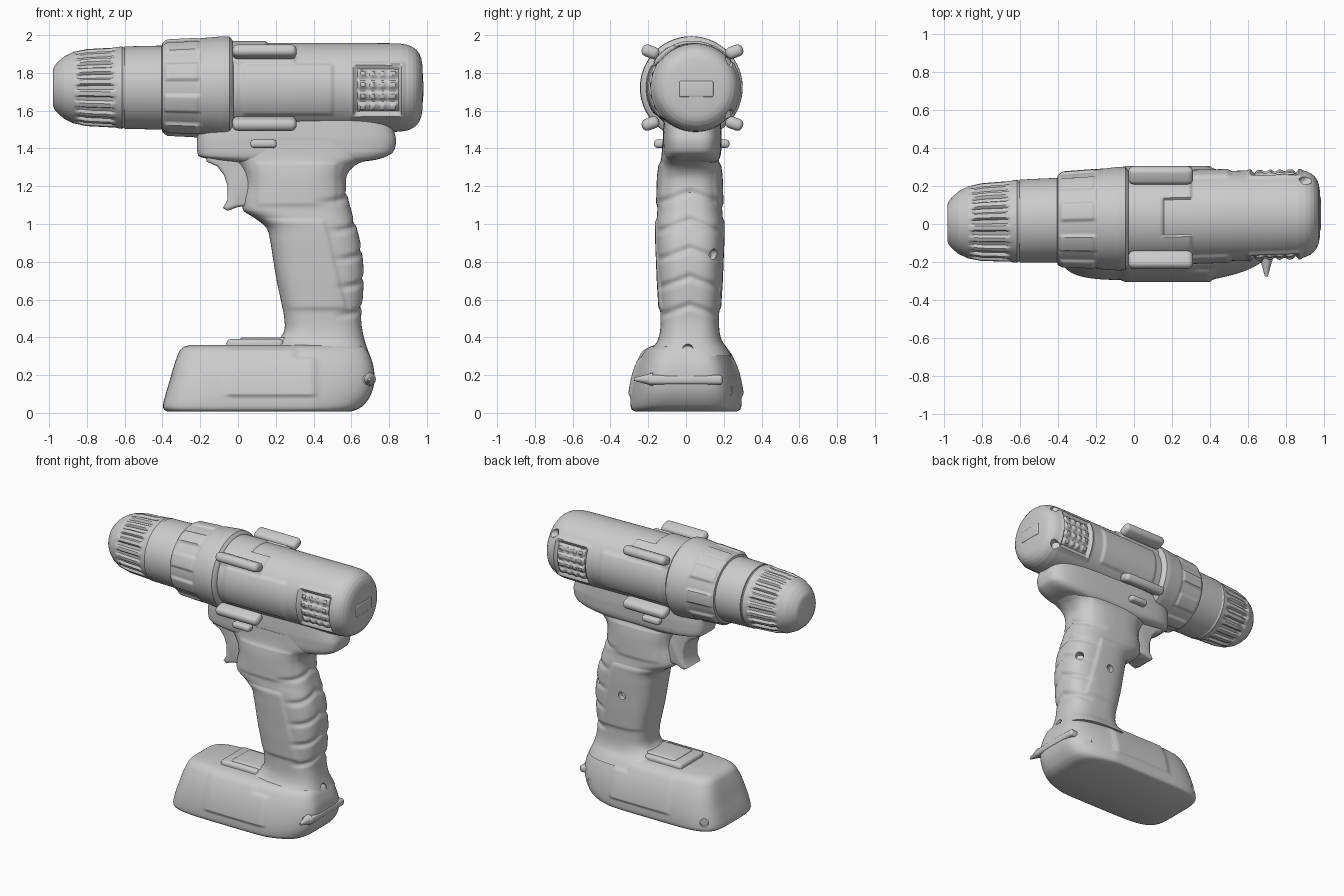
import bpy, bmesh
from math import sin, cos, pi, radians, copysign
from mathutils import Vector

if "Cube" in bpy.data.objects:
    bpy.data.objects.remove(bpy.data.objects["Cube"])

AXIS_Z = 1.722


def finish(name, bm, angle=35):
    bmesh.ops.recalc_face_normals(bm, faces=bm.faces)
    me = bpy.data.meshes.new(name)
    bm.to_mesh(me)
    bm.free()
    ob = bpy.data.objects.new(name, me)
    bpy.context.collection.objects.link(ob)
    smooth(ob, angle)
    return ob


def smooth(ob, angle=35):
    bpy.ops.object.select_all(action='DESELECT')
    ob.select_set(True)
    bpy.context.view_layer.objects.active = ob
    bpy.ops.object.shade_smooth_by_angle(angle=radians(angle))


def win(v, a, b, s=0.014):
    """Soft box window: 1 between a and b, fading to 0 over s."""
    return max(0, min(1, (v - a) / s + .5)) * max(0, min(1, (b - v) / s + .5))


def curve(tab, u, soft):
    """Interpolate the rows (u, values...) linearly or with a smooth spline."""
    n = len(tab)
    i = max(k for k in range(n - 1) if tab[k][0] <= u + 1e-9 or k == 0)
    h = tab[i + 1][0] - tab[i][0]
    t = max(0, min(1, (u - tab[i][0]) / h))

    def slope(k, c):
        a, b = tab[max(k - 1, 0)], tab[min(k + 1, n - 1)]
        return (b[c] - a[c]) / (b[0] - a[0])
    out = []
    for c in range(1, len(tab[0])):
        p, q = tab[i][c], tab[i + 1][c]
        if soft:
            out.append(p * (1 + 2 * t) * (1 - t) ** 2 + q * t * t * (3 - 2 * t)
                       + h * slope(i, c) * t * (1 - t) ** 2 + h * slope(i + 1, c) * t * t * (t - 1))
        else:
            out.append(p + (q - p) * t)
    return out


def loft(name, tab, step, segs, point, soft=True, angle=35):
    """Skin rings along u; point(u, angle, values) gives each vertex."""
    us = {round(r[0], 4) for r in tab}
    k = int((tab[-1][0] - tab[0][0]) / step)
    us |= {round(tab[0][0] + (tab[-1][0] - tab[0][0]) * i / k, 4) for i in range(k + 1)}
    bm, rings = bmesh.new(), []
    for u in sorted(us):
        v = curve(tab, u, soft)
        rings.append([bm.verts.new(point(u, 2 * pi * j / segs, v)) for j in range(segs)])
    for a, b in zip(rings, rings[1:]):
        for j in range(segs):
            bm.faces.new((a[j], a[j - 1], b[j - 1], b[j]))
    bm.faces.new(rings[0])
    bm.faces.new(rings[-1])
    return finish(name, bm, angle)


def turned(name, tab, step, segs, relief):
    """Turned part along x with surface relief(x, angle, height)."""
    def point(x, a, v):
        r = v[0] + relief(x, a, v[0] * sin(a))
        return (x, 0.03 + 0.025 * x + r * cos(a), AXIS_Z + r * sin(a))
    return loft(name, tab, step, segs, point, soft=False)


def upright(name, tab, step, segs, power, yc, relief=lambda x, y, z, a: (0, 0)):
    """Upright part; rows are (z, front x, back x, half width)."""
    def point(z, a, v):
        c, s = cos(a), sin(a)
        r = (abs(c) ** power + abs(s) ** power) ** (-1 / power)
        x = (v[0] + v[1]) / 2 + r * c * (v[1] - v[0]) / 2
        y = r * s * v[2]
        dx, dy = relief(x, y, z, a)
        return (x + dx, yc + y + dy, z)
    return loft(name, tab, step, segs, point)


def box(name, loc, size, bevel, rot=0):
    bm = bmesh.new()
    bmesh.ops.create_cube(bm, size=1)
    bmesh.ops.scale(bm, vec=size, verts=bm.verts)
    bmesh.ops.bevel(bm, geom=bm.edges[:], offset=bevel, segments=4, profile=.5, affect='EDGES')
    ob = finish(name, bm)
    ob.location, ob.rotation_euler = loc, (rot, 0, 0)
    return ob


def drill_holes(ob, holes, r=0.028, depth=0.06):
    """Cut round screw holes; each is (position, outward direction)."""
    bm = bmesh.new()
    for p, d in holes:
        m = Vector(d).to_track_quat('Z', 'Y').to_matrix().to_4x4()
        m.translation = p
        bmesh.ops.create_cone(bm, cap_ends=True, segments=24, radius1=r, radius2=r,
                              depth=depth, matrix=m)
    cut = finish("hole_cutter", bm)
    cut.hide_render = True
    mod = ob.modifiers.new("holes", 'BOOLEAN')
    mod.operation, mod.object = 'DIFFERENCE', cut
    bpy.context.view_layer.objects.active = ob
    bpy.ops.object.modifier_apply(modifier=mod.name)
    bpy.data.objects.remove(cut)
    smooth(ob)


# Chuck with long flutes
turned("chuck", [(-.98, .095), (-.972, .115), (-.95, .14), (-.92, .165), (-.87, .19), (-.8, .205),
                 (-.65, .213), (-.615, .218), (-.6, .21), (-.58, .2)], .012, 240,
       lambda x, a, h: -.016 * win(x, -.85, -.66, .03) * win(cos(20 * a), .1, 2, .6))

# Plain sleeve behind the chuck
turned("sleeve", [(-.605, .2), (-.6, .218), (-.42, .222), (-.38, .222)], .03, 96, lambda x, a, h: 0)

# Torque ring with wide pads
turned("torque_ring", [(-.41, .2), (-.4, .236), (-.385, .243), (-.21, .252), (-.19, .262), (-.08, .272),
                       (-.045, .27), (-.03, .252), (-.02, .22)], .012, 240,
       lambda x, a, h: .012 * win(x, -.385, -.205, .02) * win(cos(9 * a), -.1, 2, .5))


# Motor housing: side pads, top saddle and vent grids as relief
def housing_relief(x, a, h):
    d = .010 * win(x, .03, .5, .02) * win(h, -.14, .12, .02)
    d += .012 * win(x, -.1, .15 if abs(cos(a)) < .4 else .3, .015) * win(h, .13, .5, .02)
    vent = win(x, .62, .86) * win(h, -.14, .11)
    bars = max(win(h, z - .018, z + .018) for z in (-.105, -.045, .015, .075))
    bars *= win(x, .64, .84)
    pits = max(win(x, c - .012, c + .012, .01) for c in (.69, .74, .79))
    d += .008 * win(x, .60, .88, .02) * win(h, -.16, .13, .02)
    return d + vent * (-.022 + .016 * bars * (1 - .6 * pits))


housing = turned("motor_housing", [(-.06, .235), (.3, .237), (.8, .235), (.86, .233), (.9, .226), (.925, .215),
                                   (.945, .2), (.96, .18), (.97, .155), (.976, .12), (.979, .06)],
                 .008, 220, housing_relief)
drill_holes(housing, [((.93, .25, z), (.8, .6, 0)) for z in (1.86, 1.58)], depth=.12)
box("rear_plate", (.972, .055, 1.715), (.022, .18, .085), .008)

# Rails on the four diagonals of the housing
for side in (-1, 1):
    for zr in (-1, 1):
        box("side_rail", (.14, .034 + side * .222, AXIS_Z + zr * .19), (.34, .095, .064), .028,
            rot=side * zr * .35)

# Mount under the housing
upright("motor_mount", [(1.325, .0, .62, .13), (1.34, -.13, .73, .14), (1.355, -.2, .78, .148),
                        (1.38, -.215, .82, .153), (1.42, -.218, .835, .155), (1.46, -.215, .835, .156),
                        (1.56, -.2, .8, .15)], .012, 120, 4, .033)


# Grip with curved finger ridges at the back and raised side panels
def grip_relief(x, y, z, a):
    back = max(0, cos(a))
    wave = cos(2 * pi * (z - .12 + .35 * abs(y)) / .15)
    ridge = -.011 * max(0, wave) ** 3 * win(cos(a), .45, 2, .3) * win(z, .48, 1.2, .06)
    mid = .60 - .25 * z
    pad = .009 * win(x, mid - .20, mid + .11, .02) * win(z, .55, 1.02, .02)
    pad += .008 * win(x, .10, .52, .02) * win(z, 1.1, 1.32, .02)
    return ridge * back, copysign(pad, y) * abs(sin(a)) + ridge * sin(a)


grip = upright("grip", [(.3, .08, .70, .225), (.34, .14, .685, .2), (.38, .205, .672, .172),
                        (.43, .243, .66, .158), (.5, .245, .652, .155), (.6, .226, .66, .16),
                        (.7, .205, .665, .166), (.8, .188, .662, .17), (.9, .172, .648, .174),
                        (.98, .15, .628, .175), (1.03, .09, .612, .175), (1.07, .03, .60, .172),
                        (1.12, .025, .587, .17), (1.2, .04, .572, .168), (1.26, .03, .578, .165),
                        (1.31, 0, .62, .158), (1.36, -.05, .72, .15), (1.44, -.06, .74, .145)],
               .01, 160, 2.9, .02, grip_relief)
drill_holes(grip, [((.38, .19, .8), (0, 1, 0)), ((.60, .135, .84), (.7, .7, 0)),
                   ((.69, .01, .34), (1, 0, .5))])

# Trigger: extruded profile with rounded edges
bm = bmesh.new()
outline = [(-.175, 1.38), (-.165, 1.33), (-.11, 1.305), (-.075, 1.26), (-.055, 1.2), (-.055, 1.13),
           (-.08, 1.085), (-.055, 1.07), (.0, 1.09), (.1, 1.1), (.1, 1.38)]
face = bm.faces.new([bm.verts.new((x, -.065, z)) for x, z in outline])
ext = bmesh.ops.extrude_face_region(bm, geom=[face])
bmesh.ops.translate(bm, vec=(0, .18, 0), verts=[g for g in ext["geom"] if isinstance(g, bmesh.types.BMVert)])
rim = [e for e in bm.edges if abs(e.verts[0].co.y - e.verts[1].co.y) < 1e-5]
bmesh.ops.bevel(bm, geom=rim, offset=.018, segments=3, profile=.5, affect='EDGES')
finish("trigger", bm, 50)

# Direction button through the body
box("direction_button", (.135, .03, 1.425), (.14, .4, .044), .018)


# Battery base: tapers at the back, raised side panels
def base_relief(x, y, z, a):
    taper = -.17 * y * max(0, min(1, (x - .4) / .3))
    pad = .012 * max(win(x, -.06, .41, .02) * win(z, .09, .29, .02),
                     win(x, -.06, .3, .02) * win(z, .25, .34, .02))
    return 0, taper + copysign(pad, y) * (abs(sin(a)) > .2)


base = upright("battery_base", [(.008, -.375, .6, .272), (.018, -.392, .63, .287), (.04, -.397, .665, .294),
                                (.1, -.383, .705, .293), (.17, -.362, .722, .282), (.24, -.342, .718, .262),
                                (.3, -.322, .7, .235), (.33, -.308, .685, .215), (.35, -.285, .665, .19),
                                (.36, -.25, .64, .16)], .008, 200, 5, 0, base_relief)
drill_holes(base, [((-.33, .26, .08), (-.6, .8, 0)), ((.62, .26, .12), (.4, 1, 0))])
box("latch_plate", (.09, .01, .355), (.3, .27, .07), .02)
box("latch_step", (.14, .01, .375), (.26, .21, .05), .015)

# Rear lip and its small hook
box("rear_lip", (.69, -.005, .175), (.075, .40, .05), .018)
bm = bmesh.new()
bmesh.ops.create_cone(bm, cap_ends=True, segments=16, radius1=.035, radius2=.008, depth=.1)
hook = finish("rear_hook", bm)
hook.location, hook.rotation_euler = (.695, -.225, .178), (radians(90), 0, 0)
